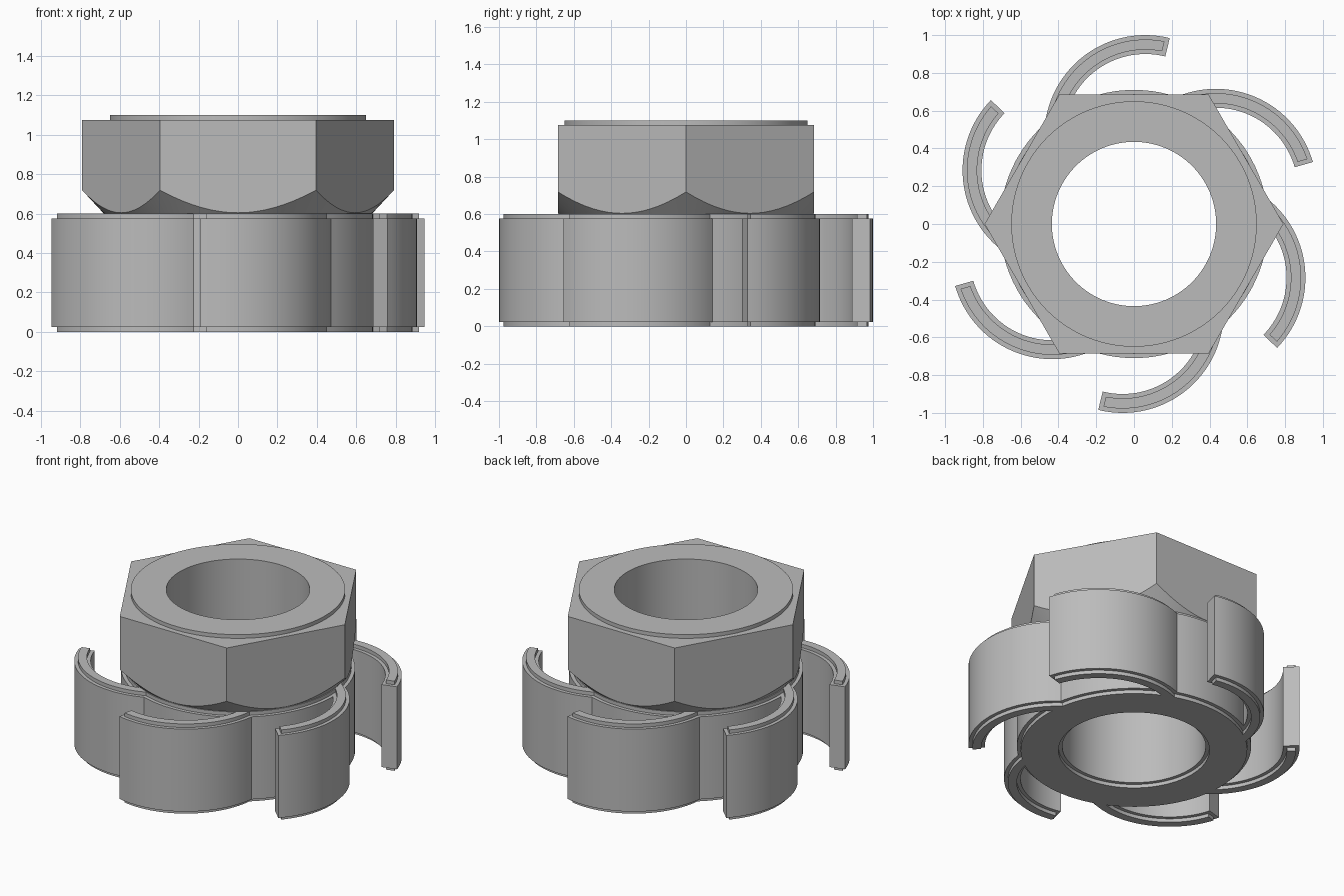
import bpy, bmesh
from math import pi, sin, cos, tau, radians, atan2, acos, hypot

cube = bpy.data.objects.get("Cube")
if cube:
    bpy.data.objects.remove(cube, do_unlink=True)

steel = bpy.data.materials.new("plain grey")
steel.use_nodes = True
GREY = (0.5, 0.5, 0.5, 1)
steel.diffuse_color = GREY
steel.node_tree.nodes["Principled BSDF"].inputs["Base Color"].default_value = GREY

BORE, HUB = 0.435, 0.71
VANE_C = (0.06, 0.465)              # centre of the first vane's arc
VANE_IN, VANE_OUT = 0.435, 0.535
TIP = radians(76)
STEP, STEP_H = 0.023, 0.024
SEAT, FLAT, HEX_TOP, TOP = 0.6, 0.685, 1.075, 1.1


def arc(cx, cy, r, a0, a1, n):
    """Points along an arc, without the last one."""
    return [(cx + r * cos(a0 + (a1 - a0) * i / n),
             cy + r * sin(a0 + (a1 - a0) * i / n)) for i in range(n)]


def circle(r, n=96):
    return arc(0, 0, r, 0, tau, n)


def outline(inset):
    """Hub with six curved vanes, shrunk by an inset."""
    hub, outer, inner = HUB - inset, VANE_OUT - inset, VANE_IN + inset
    cx, cy = VANE_C
    dist, direction = hypot(cx, cy), atan2(cy, cx)

    def meet(r):
        a = direction + acos((hub**2 + dist**2 - r**2) / (2 * hub * dist))
        return a, atan2(hub * sin(a) - cy, hub * cos(a) - cx) % tau

    hub_out, vane_out = meet(outer)
    hub_in, vane_in = meet(inner)
    pts = arc(0, 0, hub, hub_out - pi / 3, hub_in, 14)
    pts += arc(cx, cy, inner, vane_in, TIP + inset / inner, 24)
    tip_in, tip_out = TIP + inset / inner, TIP + inset / outer
    pts.append((cx + inner * cos(tip_in), cy + inner * sin(tip_in)))
    pts += arc(cx, cy, outer, tip_out, vane_out, 28)
    return [(x * cos(t) - y * sin(t), x * sin(t) + y * cos(t))
            for t in (k * pi / 3 for k in range(6)) for x, y in pts]


def ring(bm, pts, z):
    return [bm.verts.new((x, y, z)) for x, y in pts]


def loft(bm, rings):
    """Join successive rings with quads."""
    for a, b in zip(rings, rings[1:]):
        for i in range(len(a)):
            j = (i + 1) % len(a)
            bm.faces.new((a[i], a[j], b[j], b[i]))


def finish(bm, name):
    bmesh.ops.recalc_face_normals(bm, faces=bm.faces[:])
    mesh = bpy.data.meshes.new(name)
    bm.to_mesh(mesh)
    bm.free()
    mesh.materials.append(steel)
    obj = bpy.data.objects.new(name, mesh)
    bpy.context.collection.objects.link(obj)
    bpy.ops.object.select_all(action='DESELECT')
    obj.select_set(True)
    bpy.context.view_layer.objects.active = obj
    bpy.ops.object.shade_smooth_by_angle(angle=radians(25))


# Vaned hub with a stepped rim at both ends
bm = bmesh.new()
wide, narrow = outline(0), outline(STEP)
low, high = STEP_H, SEAT - STEP_H
outer = [ring(bm, p, z) for p, z in ((narrow, 0), (narrow, low), (wide, low),
                                     (wide, high), (narrow, high), (narrow, SEAT))]
bore = [ring(bm, circle(r), z) for r, z in ((BORE + STEP, 0), (BORE + STEP, low),
                                            (BORE, low), (BORE, SEAT))]
loft(bm, outer)
loft(bm, bore)
for end in (0, -1):
    edges = []
    for loop in (outer[end], bore[end]):
        edges += [bm.edges.get((loop[i - 1], loop[i])) for i in range(len(loop))]
    bmesh.ops.triangle_fill(bm, edges=edges, use_beauty=True,
                            normal=(0, 0, 1 if end else -1))
finish(bm, "vaned_hub")

# Hexagonal nut, its lower corners cut by a cone, with a raised washer face
bm = bmesh.new()
N = 96
angles = [i * tau / N for i in range(N)]
hex_r = [FLAT / cos(a % (pi / 3) - pi / 6) for a in angles]
hex_pts = [(r * cos(a), r * sin(a)) for r, a in zip(hex_r, angles)]
chamfer = ring(bm, hex_pts, SEAT)
for v, r in zip(chamfer, hex_r):
    v.co.z = SEAT + 0.004 + (r - FLAT) * 1.08
rings = [ring(bm, circle(BORE), SEAT), ring(bm, circle(FLAT - 0.004), SEAT), chamfer,
         ring(bm, hex_pts, HEX_TOP), ring(bm, circle(0.65), HEX_TOP),
         ring(bm, circle(0.65), TOP), ring(bm, circle(BORE), TOP)]
loft(bm, rings + rings[:1])
finish(bm, "hex_nut")
